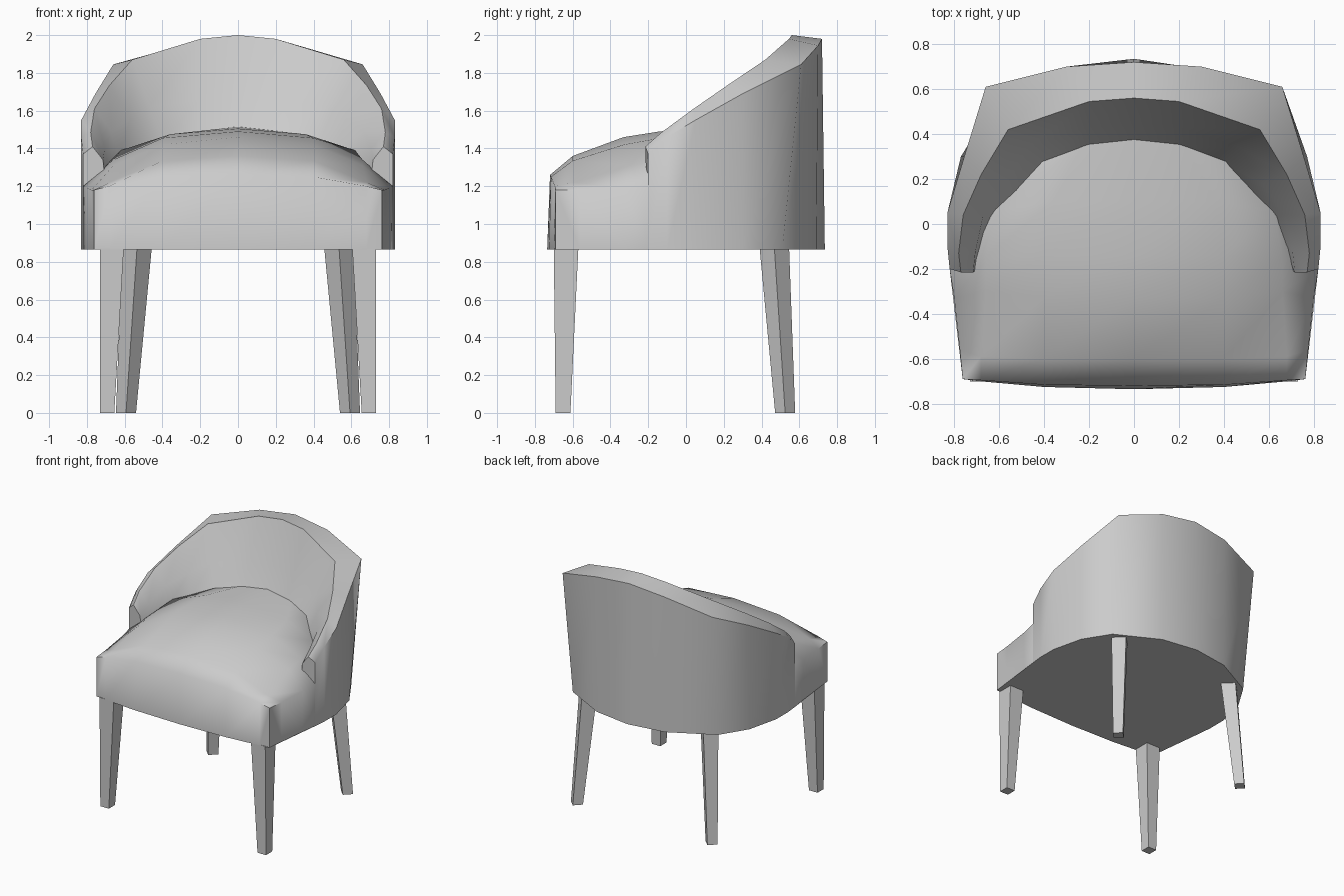
import bpy, bmesh, math

if "Cube" in bpy.data.objects:
    bpy.data.objects.remove(bpy.data.objects["Cube"])

BASE = 0.865  # underside of the upholstery


def make(name, bm, angle=None):
    bmesh.ops.remove_doubles(bm, verts=bm.verts, dist=0.0005)
    bmesh.ops.recalc_face_normals(bm, faces=bm.faces)
    mesh = bpy.data.meshes.new(name)
    bm.to_mesh(mesh)
    bm.free()
    ob = bpy.data.objects.new(name, mesh)
    bpy.context.collection.objects.link(ob)
    if angle:
        bpy.ops.object.select_all(action='DESELECT')
        bpy.context.view_layer.objects.active = ob
        ob.select_set(True)
        bpy.ops.object.shade_smooth_by_angle(angle=math.radians(angle))
    return ob


def flip(p):
    return (-p[0], p[1], p[2])


def loft(rows, caps=False):
    bm = bmesh.new()
    grid = [[bm.verts.new(p) for p in row] for row in rows]
    for a, b in zip(grid, grid[1:]):
        for i in range(len(a) - 1):
            bm.faces.new((a[i], a[i + 1], b[i + 1], b[i]))
    if caps:
        bm.faces.new(grid[0])
        bm.faces.new(grid[-1])
    return bm


# Wraparound back: sections from the arm front to the centre of the back
# (outer bottom, outer top, crest, inner middle, inner base)
sections = [
    [(.82, -.20, BASE), (.82, -.20, 1.37), (.77, -.215, 1.41), (.715, -.215, 1.34), (.70, -.20, 1.20)],
    [(.83, -.10, BASE), (.83, -.10, 1.46), (.78, -.13, 1.485), (.705, -.12, 1.40), (.67, -.10, 1.22)],
    [(.83, .05, BASE), (.83, .05, 1.55), (.76, .04, 1.61), (.67, .04, 1.49), (.63, .03, 1.34)],
    [(.77, .30, BASE), (.755, .30, 1.69), (.68, .22, 1.735), (.57, .18, 1.56), (.52, .15, 1.41)],
    [(.64, .51, BASE), (.66, .61, 1.845), (.56, .42, 1.87), (.47, .34, 1.62), (.40, .27, 1.43)],
    [(.30, .69, BASE), (.30, .70, 1.945), (.20, .545, 1.98), (.20, .43, 1.66), (.20, .34, 1.46)],
    [(0, .735, BASE), (0, .72, 1.98), (0, .56, 2.0), (0, .45, 1.68), (0, .36, 1.48)],
]
left = [[flip(p) for p in s] for s in sections[-2::-1]]
make("back_and_arms", loft(sections + left, caps=True), 50)

# Seat cushion: half rows from the front edge to under the back
half = [
    [(0, -.72, 1.26), (.40, -.715, 1.25), (.68, -.695, 1.20), (.762, -.69, 1.18)],
    [(0, -.60, 1.36), (.40, -.60, 1.335), (.68, -.59, 1.22), (.775, -.56, 1.18)],
    [(0, -.33, 1.46), (.40, -.33, 1.42), (.66, -.30, 1.31), (.80, -.33, 1.19)],
    [(0, -.14, 1.49), (.40, -.14, 1.455), (.66, -.15, 1.34), (.82, -.20, 1.20)],
    [(0, .10, 1.505), (.36, .10, 1.475), (.62, .06, 1.39), (.72, .06, 1.20)],
    [(0, .38, 1.515), (.22, .36, 1.49), (.42, .28, 1.45), (.50, .34, 1.20)],
]
front = [(0, -.735, BASE), (.40, -.725, BASE), (.68, -.70, BASE), (.762, -.69, BASE)]
rows = []
for row in [front] + half:
    full = row + [(row[-1][0], row[-1][1], BASE)]  # drop a side skirt
    rows.append([flip(p) for p in full[:0:-1]] + full)
make("seat", loft(rows), 65)

# Flat underside
outline = front + [s[0] for s in sections]
bm = bmesh.new()
ring = outline + [flip(p) for p in outline[-2:0:-1]]
bm.faces.new([bm.verts.new(p) for p in ring])
ob = make("underside", bm)
if ob.data.polygons[0].normal.z > 0:
    ob.data.flip_normals()


# Tapered square legs
def leg(name, bottom, top):
    bm = bmesh.new()
    lo, hi = ([bm.verts.new((x, y, z)) for x, y in pts]
              for pts, z in ((bottom, 0), (top, BASE + .005)))
    bm.faces.new(lo)
    bm.faces.new(hi)
    for i in range(4):
        j = (i + 1) % 4
        bm.faces.new((lo[i], lo[j], hi[j], hi[i]))
    make(name, bm)


def rect(x0, x1, y0, y1):
    return [(x0, y0), (x1, y0), (x1, y1), (x0, y1)]


def diamond(x, y, r):
    return [(x + r, y), (x, y + r), (x - r, y), (x, y - r)]


for side, s in (("right", 1), ("left", -1)):
    leg("front_leg_" + side, rect(s * .655, s * .73, -.69, -.612),
        rect(s * .605, s * .73, -.70, -.57))
    leg("back_leg_" + side, diamond(s * .593, .525, .053),
        diamond(s * .535, .468, .078))
